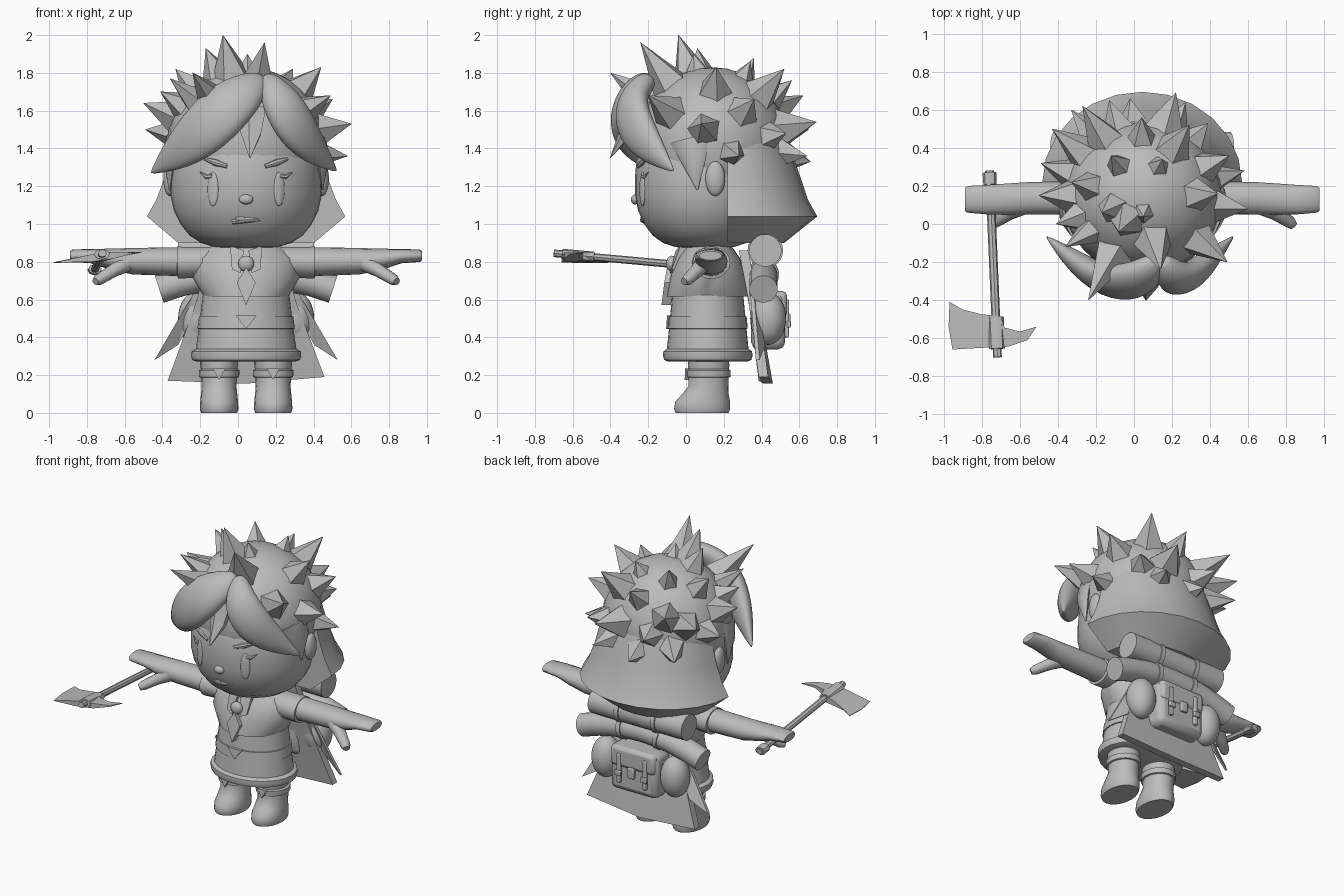
import bpy, bmesh, math, random
from mathutils import Vector, Matrix, Euler

random.seed(4)
CX = 0.043                     # body axis; parts are built around x = 0 and shifted at the end
HAIR = Vector((0, 0.14, 1.42))  # middle of the hair ball

grey = bpy.data.materials.new("plain grey")
grey.diffuse_color = (0.5, 0.5, 0.5, 1)


def finish(name, bm, angle=38):
    bmesh.ops.recalc_face_normals(bm, faces=bm.faces)
    me = bpy.data.meshes.new(name)
    bm.to_mesh(me)
    bm.free()
    me.materials.append(grey)
    me.shade_smooth()
    me.set_sharp_from_angle(angle=math.radians(angle))
    ob = bpy.data.objects.new(name, me)
    bpy.context.collection.objects.link(ob)
    return ob


def loft(name, rings, angle=38):
    bm = bmesh.new()
    vs = [[bm.verts.new(p) for p in r] for r in rings]
    n = len(vs[0])
    for a, b in zip(vs, vs[1:]):
        for i in range(n):
            j = (i + 1) % n
            bm.faces.new((a[i], a[j], b[j], b[i]))
    bm.faces.new(vs[0])
    bm.faces.new(vs[-1])
    return finish(name, bm, angle)


def stack(name, rows, cy, cx=0, n=28, angle=38):
    """Horizontal ellipses; each row is z, rx, ry and optionally its own y."""
    rings = []
    for z, rx, ry, *y in rows:
        c = y[0] if y else cy
        rings.append([(cx + rx * math.cos(2 * math.pi * i / n),
                       c + ry * math.sin(2 * math.pi * i / n), z) for i in range(n)])
    return loft(name, rings, angle)


def tube(name, secs, s=1, hint=None, n=14, smooth=0, angle=38):
    """Elliptical sweep; each section is x, y, z, half width, half thickness."""
    pts = [Vector((x * s, y, z)) for x, y, z, w, t in secs]
    rings = []
    for k, p in enumerate(pts):
        tan = (pts[min(k + 1, len(pts) - 1)] - pts[max(k - 1, 0)]).normalized()
        out = Vector(hint) if hint else p - HAIR
        out = (out - tan * out.dot(tan)).normalized()
        side = tan.cross(out)
        w, t = secs[k][3:]
        rings.append([p + side * w * math.cos(2 * math.pi * i / n)
                      + out * t * math.sin(2 * math.pi * i / n) for i in range(n)])
    ob = loft(name, rings, angle)
    if smooth:
        ob.modifiers.new("smooth", 'SUBSURF').levels = smooth
        ob.modifiers["smooth"].render_levels = smooth
    return ob


def ball(name, loc, scale, rot=(0, 0, 0)):
    bm = bmesh.new()
    bmesh.ops.create_uvsphere(bm, u_segments=28, v_segments=16, radius=1,
                              matrix=Matrix.LocRotScale(Vector(loc), Euler(rot), Vector(scale)))
    return finish(name, bm)


def box(name, loc, size, rot=(0, 0, 0), bevel=0.01):
    bm = bmesh.new()
    bmesh.ops.create_cube(bm, size=1, matrix=Matrix.LocRotScale(Vector(loc), Euler(rot), Vector(size)))
    ob = finish(name, bm)
    b = ob.modifiers.new("bevel", 'BEVEL')
    b.width, b.segments = bevel, 2
    return ob


def prism(name, pts, off, s=1):
    bm = bmesh.new()
    a = [bm.verts.new((x * s, y, z)) for x, y, z in pts]
    b = [bm.verts.new(v.co + Vector(off)) for v in a]
    for i in range(len(a)):
        j = (i + 1) % len(a)
        bm.faces.new((a[i], a[j], b[j], b[i]))
    caps = [bm.faces.new(a), bm.faces.new(b)]
    bmesh.ops.triangulate(bm, faces=caps)
    return finish(name, bm, 20)


# Head and face
stack("head", [(z, 0.40 * f, 0.37 * f) for z, f in (
    (.87, .2), (.878, .42), (.9, .6), (.94, .75), (1.0, .87), (1.07, .955), (1.15, 1),
    (1.25, 1), (1.34, .98), (1.45, .88), (1.55, .7), (1.62, .4))], 0.10, n=36)
ball("nose", (0, -0.27, 1.13), (0.037, 0.022, 0.026))
tube("mouth", [(-.072, -.215, 1.012, .014, .014), (0, -.228, 1.022, .016, .016),
               (.07, -.215, 1.028, .014, .014)], hint=(0, -1, 0), n=8)
box("tooth", (-.03, -.232, 1.028), (.05, .02, .02), bevel=.004)
for s in (-1, 1):
    ball("eye", (s * .175, -.23, 1.185), (.031, .012, .09), (0, 0, s * .42))
    tube("eyelash", [(.18, -.232, 1.255, .012, .008), (.21, -.222, 1.25, .012, .008),
                     (.245, -.2, 1.275, .002, .002)], s, (0, -1, 0), 6)
    tube("eyebrow", [(.1, -.25, 1.305, .012, .012), (.16, -.232, 1.325, .018, .014),
                     (.22, -.205, 1.345, .008, .01)], s, (0, -1, 0), 8)
    ball("ear", (s * .405, .155, 1.24), (.033, .052, .092))
    tube("sideburn", [(.38, .02, 1.45, .11, .03), (.405, .04, 1.34, .07, .03),
                      (.405, .06, 1.18, .004, .004)], s, n=8)

# Hair ball, flared back hair and fringe
ball("hair_ball", HAIR, (0.42, 0.40, 0.41))
arc = [math.pi * i / 12 for i in range(13)]
loft("back_hair", [[(rx * math.cos(a), .22 + ry * math.sin(a), z) for a in arc]
                   for z, rx, ry in ((1.5, .36, .3), (1.38, .4, .34), (1.25, .43, .385),
                                     (1.13, .475, .425), (1.04, .525, .475), (.9, .36, .3))], 30)
tube("fringe_left", [(.09, -.18, 1.77, .05, .05), (.02, -.26, 1.72, .11, .07), (-.08, -.31, 1.64, .15, .085),
                     (-.2, -.305, 1.52, .16, .085), (-.35, -.2, 1.39, .12, .065),
                     (-.51, -.06, 1.265, .003, .003)], n=12, smooth=2, angle=60)
tube("fringe_right", [(.1, -.18, 1.78, .04, .05), (.15, -.26, 1.71, .09, .07), (.2, -.295, 1.62, .125, .08),
                      (.265, -.27, 1.51, .13, .08), (.35, -.19, 1.4, .1, .06),
                      (.485, -.06, 1.275, .003, .003)], n=12, smooth=2, angle=60)
tube("centre_lock", [(.04, -.28, 1.62, .08, .04), (.03, -.32, 1.48, .06, .035),
                     (.02, -.4, 1.35, .003, .003)], n=5, angle=20)

# Hair spikes: tip positions and base radius
tips = [(-.24, -.40, 1.80, .12), (.14, -.24, 1.96, .12), (-.08, -.04, 2.0, .12), (.05, .04, 1.9, .09),
        (-.17, .06, 1.93, .11), (-.50, .15, 1.64, .12), (-.41, 0, 1.70, .11), (-.49, .32, 1.50, .11),
        (-.43, .50, 1.60, .12), (-.27, .62, 1.68, .12), (.29, .52, 1.82, .12), (.22, .69, 1.54, .13),
        (.04, .56, 1.76, .10), (.50, .36, 1.66, .12), (.39, .53, 1.48, .11), (.60, .08, 1.53, .12),
        (.49, -.20, 1.68, .12), (.58, .28, 1.36, .10), (.44, .16, 1.83, .12), (-.33, .22, 1.82, .11),
        (-.33, .60, 1.38, .11), (-.02, .66, 1.33, .12), (.27, .64, 1.36, .11), (-.13, .65, 1.50, .11),
        (.15, .34, 1.86, .09), (-.12, .36, 1.88, .09), (-.36, -.12, 1.77, .09)]
for x, y, z, r in tips:
    tip = Vector((x - CX, y, z))
    d = (tip - HAIR).normalized()
    base = HAIR + d * 0.35
    q = d.to_track_quat('Z', 'Y')
    t0 = random.random() * 6
    rim = [base + q @ Vector((r * math.cos(t0 + i * 1.2566), r * math.sin(t0 + i * 1.2566), 0)) for i in range(5)]
    loft("hair_spike", [rim, [tip + (p - base) * .01 for p in rim]], 15)

# Tunic with belt, hem and shoulder cape
stack("tunic", [(.28, .275, .222), (.45, .25, .205), (.66, .225, .185)], .115)
stack("tunic_hem", [(.272, .26, .21), (.28, .285, .23), (.3, .292, .237), (.325, .29, .235),
                    (.34, .265, .215)], .115)
stack("belt", [(.445, .25, .205), (.446, .258, .212), (.51, .25, .206), (.511, .24, .2)], .115)
prism("belt_buckle", [(-.055, -.10, .515), (.055, -.10, .515), (0, -.105, .445)], (0, .04, 0))
stack("shoulder_cape", [(.615, .2, .2), (.617, .225, .222), (.72, .285, .205), (.82, .27, .165),
                        (.885, .18, .12)], .12)
prism("neck_tie", [(0, -.13, .57), (-.05, -.115, .69), (0, -.1, .77), (.05, -.115, .69)], (0, .05, 0))
ball("brooch", (0, -.075, .79), (.042, .03, .042))
for s in (-1, 1):
    prism("collar", [(.012, -.055, .86), (.085, -.03, .885), (.075, -.075, .76), (.03, -.085, .74)],
          (0, .05, 0), s)

# Arms and legs
for s in (-1, 1):
    tube("sleeve", [(.18, .13, .8, .1, .08), (.362, .135, .795, .1, .086), (.365, .135, .795, .08, .07)],
         s, (0, 0, 1), 18)
    tube("arm", [(.3, .135, .8, .085, .078), (.6, .135, .803, .085, .07), (.72, .13, .815, .082, .055),
                 (.82, .128, .83, .077, .038), (.92, .13, .832, .07, .033), (.932, .13, .832, .06, .024)],
         s, (0, 0, 1), 16)
    tube("thumb", [(.62, .1, .8, .05, .05), (.7, .06, .755, .04, .036), (.78, .008, .705, .032, .03),
                   (.797, -.01, .695, .022, .02)], s, (0, 0, 1), 12)
    stack("boot", [(0, .095, .14, .085), (.02, .102, .148, .085), (.06, .1, .145, .088), (.1, .096, .122, .103),
                   (.14, .092, .106, .118), (.2, .096, .106, .12)], .12, s * .143, 20)
    stack("boot_cuff", [(.185, .09, .1), (.19, .106, .115), (.225, .108, .117), (.235, .09, .1)],
          .12, s * .143, 20)
    stack("trouser_leg", [(.2, .088, .1), (.25, .1, .11), (.3, .1, .105)], .12, s * .143, 20)
    prism("boot_tab", [(s * .143 - .035, -.005, .235), (s * .143 + .035, -.005, .235),
                       (s * .143, -.007, .175)], (0, .03, 0))

# Long cape behind the legs
prism("long_cape", [(-.2, .28, .86), (-.26, .33, .6), (-.415, .385, .17), (0, .41, .155), (.415, .385, .19),
                    (.26, .33, .6), (.2, .28, .86)], (0, .05, 0))
for s in (-1, 1):
    prism("cape_side", [(.2, .33, .64), (.28, .34, .63), (.485, .37, .28), (.36, .40, .36)], (0, .02, 0), s)

# Backpack with pouches and two bedrolls
box("backpack", (0, .435, .49), (.36, .18, .31), bevel=.04)
box("backpack_flap", (0, .455, .575), (.34, .16, .14), bevel=.025)
box("backpack_clasp", (0, .54, .49), (.05, .025, .07), bevel=.006)
for s in (-1, 1):
    ball("side_pouch", (s * .265, .435, .5), (.095, .095, .14))
    box("backpack_strap", (s * .1, .53, .5), (.03, .03, .2), bevel=.006)
    box("strap_buckle", (s * .1, .545, .47), (.05, .02, .035), bevel=.005)
# the lower bedroll bows upward in the middle
for name, half, y, z, r, bow in (("upper_bedroll", .36, .42, .86, .086, 0),
                                 ("lower_bedroll", .46, .41, .655, .075, .085)):
    def along(x, grow):
        return (x, y, z + bow * (1 - (x / half) ** 2), r + grow, r + grow)
    tube(name, [along(half * k / 4, 0) for k in range(-4, 5)], 1, (0, 0, 1), 24)
    for x in (-.14, .14):
        tube("bedroll_band", [along(x - .015, .008), along(x + .015, .008)], 1, (0, 0, 1), 24)

# Axe held in the left-side hand (grid positions, so the shift is taken off)
a, b = Vector((-.76 - CX, .28, .755)), Vector((-.718 - CX, -.70, .845))
tube("axe_handle", [(*a, .023, .02), (*b, .023, .02)], 1, (0, 0, 1), 8, angle=30)
tube("axe_pommel", [(*a.lerp(b, .01), .037, .028), (*a.lerp(b, .075), .035, .027)], 1, (0, 0, 1), 8)
tube("axe_socket", [(*a.lerp(b, .785), .042, .028), (*a.lerp(b, .955), .042, .028)], 1, (0, 0, 1), 8)
outline = [(-.97, -.41), (-.9, -.45), (-.8, -.475), (-.7, -.485), (-.68, -.545), (-.6, -.565), (-.512, -.54),
           (-.56, -.61), (-.66, -.645), (-.78, -.65), (-.955, -.66), (-.975, -.54)]
rings = []
for k in (-1, 1):
    rings.append([(x - CX, y, .825 + (x + .73) * .12 + k * max(.002, .026 * (1 - abs(x + .73) / .2)))
                  for x, y in outline])
blade = loft("axe_blade", rings, 25)
bm = bmesh.new()
bm.from_mesh(blade.data)
bmesh.ops.triangulate(bm, faces=[f for f in bm.faces if len(f.verts) > 4])
bm.to_mesh(blade.data)
bm.free()

for ob in bpy.context.collection.objects:
    ob.location.x += CX
